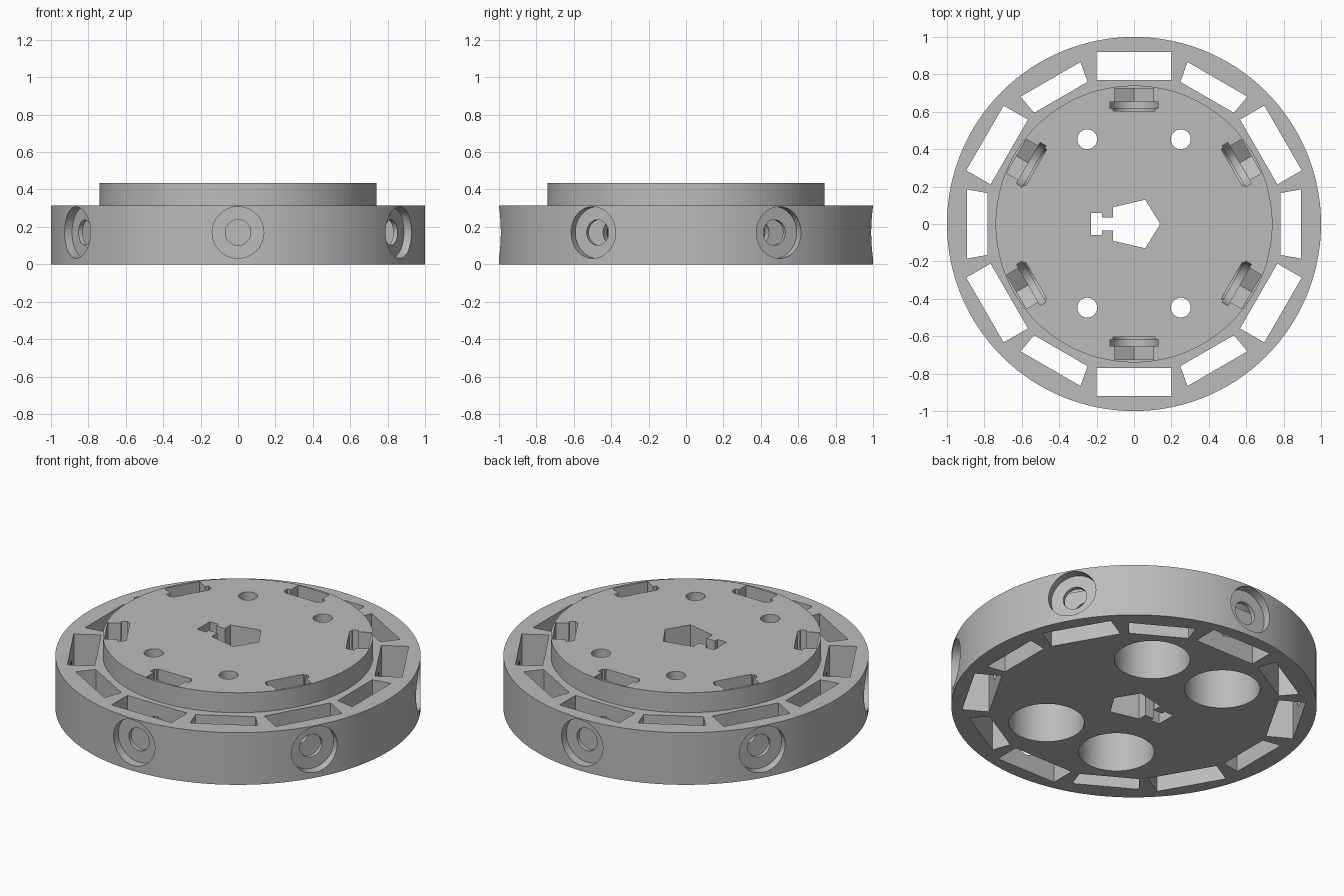
import bpy
import bmesh
from math import sin, cos, pi, radians
from mathutils import Matrix

if "Cube" in bpy.data.objects:
    bpy.data.objects.remove(bpy.data.objects["Cube"], do_unlink=True)

AXIS_Z = 0.17       # height of the radial screw holes
cutters = []


def prism(name, points, low, high, matrix=Matrix()):
    """Extrude a counter-clockwise outline along local z."""
    bm = bmesh.new()
    base = bm.faces.new([bm.verts.new((x, y, low)) for x, y in points])
    top = bmesh.ops.extrude_face_region(bm, geom=[base])["geom"]
    bmesh.ops.translate(bm, vec=(0, 0, high - low),
                        verts=[v for v in top if isinstance(v, bmesh.types.BMVert)])
    bmesh.ops.recalc_face_normals(bm, faces=bm.faces)
    bm.transform(matrix)
    mesh = bpy.data.meshes.new(name)
    bm.to_mesh(mesh)
    bm.free()
    obj = bpy.data.objects.new(name, mesh)
    bpy.context.collection.objects.link(obj)
    return obj


def cut(name, *args):
    obj = prism(name, *args)
    obj.hide_render = True
    cutters.append(obj)


def circle(r, cx=0, cy=0, n=48):
    return [(cx + r * cos(2 * pi * i / n), cy + r * sin(2 * pi * i / n)) for i in range(n)]


def slot(r):
    """Round-bottomed slot open at the top."""
    arc = [(r * cos(pi + pi * i / 16), AXIS_Z + r * sin(pi + pi * i / 16)) for i in range(17)]
    return arc + [(r, 0.5), (-r, 0.5)]


# Wheel body: wide rim disc with a raised hub, turned from a profile
bm = bmesh.new()
profile = [(0, 0), (1, 0), (1, 0.315), (0.74, 0.315), (0.74, 0.435), (0, 0.435)]
verts = [bm.verts.new((r, 0, z)) for r, z in profile]
edges = [bm.edges.new(pair) for pair in zip(verts, verts[1:])]
bmesh.ops.spin(bm, geom=verts + edges, cent=(0, 0, 0), axis=(0, 0, 1),
               angle=2 * pi, steps=128, use_merge=False)
bmesh.ops.remove_doubles(bm, verts=bm.verts, dist=0.0001)
bmesh.ops.dissolve_limit(bm, angle_limit=0.001, verts=bm.verts, edges=bm.edges)
bmesh.ops.recalc_face_normals(bm, faces=bm.faces)
mesh = bpy.data.meshes.new("wheel_body")
bm.to_mesh(mesh)
bm.free()
body = bpy.data.objects.new("wheel_body", mesh)
bpy.context.collection.objects.link(body)

# Rim windows, screw holes and nut pockets, six of each around the wheel
window = [(-0.2, -0.92), (0.2, -0.92), (0.2, -0.77), (-0.2, -0.77)]
wedge = [(-0.185, -0.893), (0.185, -0.893), (0.165, -0.782), (-0.165, -0.782)]
hexagon = [(-0.105, 0.11), (0, 0.049), (0.105, 0.11), (0.105, 0.5), (-0.105, 0.5)]
for k in range(6):
    turn = Matrix.Rotation(k * pi / 3, 4, "Z")
    radial = turn @ Matrix.Rotation(pi / 2, 4, "X")
    cut("window_cutter", window, -0.1, 0.6, turn)
    cut("wedge_cutter", wedge, -0.1, 0.6, turn @ Matrix.Rotation(pi / 6, 4, "Z"))
    cut("counterbore_cutter", circle(0.138, 0, AXIS_Z), 0.945, 1.1, radial)
    cut("screw_hole_cutter", circle(0.068, 0, AXIS_Z), 0.63, 1.05, radial)
    cut("nut_pocket_cutter", hexagon, 0.64, 0.725, radial)
    cut("flange_pocket_cutter", slot(0.127), 0.617, 0.652, radial)
    cut("flange_tip_cutter", slot(0.113), 0.604, 0.63, radial)

# Four bolt holes, wide from below and narrow through the top
for x in (-0.25, 0.25):
    for y in (-0.447, 0.453):
        cut("bolt_bore_cutter", circle(0.207, x, y, 64), -0.1, 0.36)
        cut("bolt_hole_cutter", circle(0.053, x, y), 0.3, 0.6)

# Keyed shaft hole, outline mirrored about the x axis
half = [(0.06, 0.13), (-0.112, 0.09), (-0.112, 0.036), (-0.17, 0.036), (-0.17, 0.06), (-0.23, 0.06)]
shaft = [(0.14, 0)] + half + [(x, -y) for x, y in reversed(half)]
cut("shaft_cutter", shaft, -0.1, 0.6)

# Apply every cut, then drop the cutters
for cutter in cutters:
    mod = body.modifiers.new(cutter.name, "BOOLEAN")
    mod.operation = "DIFFERENCE"
    mod.solver = "EXACT"
    mod.object = cutter
depsgraph = bpy.context.evaluated_depsgraph_get()
result = bpy.data.meshes.new_from_object(body.evaluated_get(depsgraph))
body.modifiers.clear()
body.data = result
for cutter in cutters:
    bpy.data.objects.remove(cutter, do_unlink=True)

# Single grey finish
grey = bpy.data.materials.new("grey_plastic")
grey.use_nodes = True
colour = (0.5, 0.5, 0.5, 1)
grey.diffuse_color = colour
grey.node_tree.nodes["Principled BSDF"].inputs["Base Color"].default_value = colour
body.data.materials.clear()
body.data.materials.append(grey)

bpy.ops.object.select_all(action="DESELECT")
body.select_set(True)
bpy.context.view_layer.objects.active = body
bpy.ops.object.shade_smooth_by_angle(angle=radians(30))
